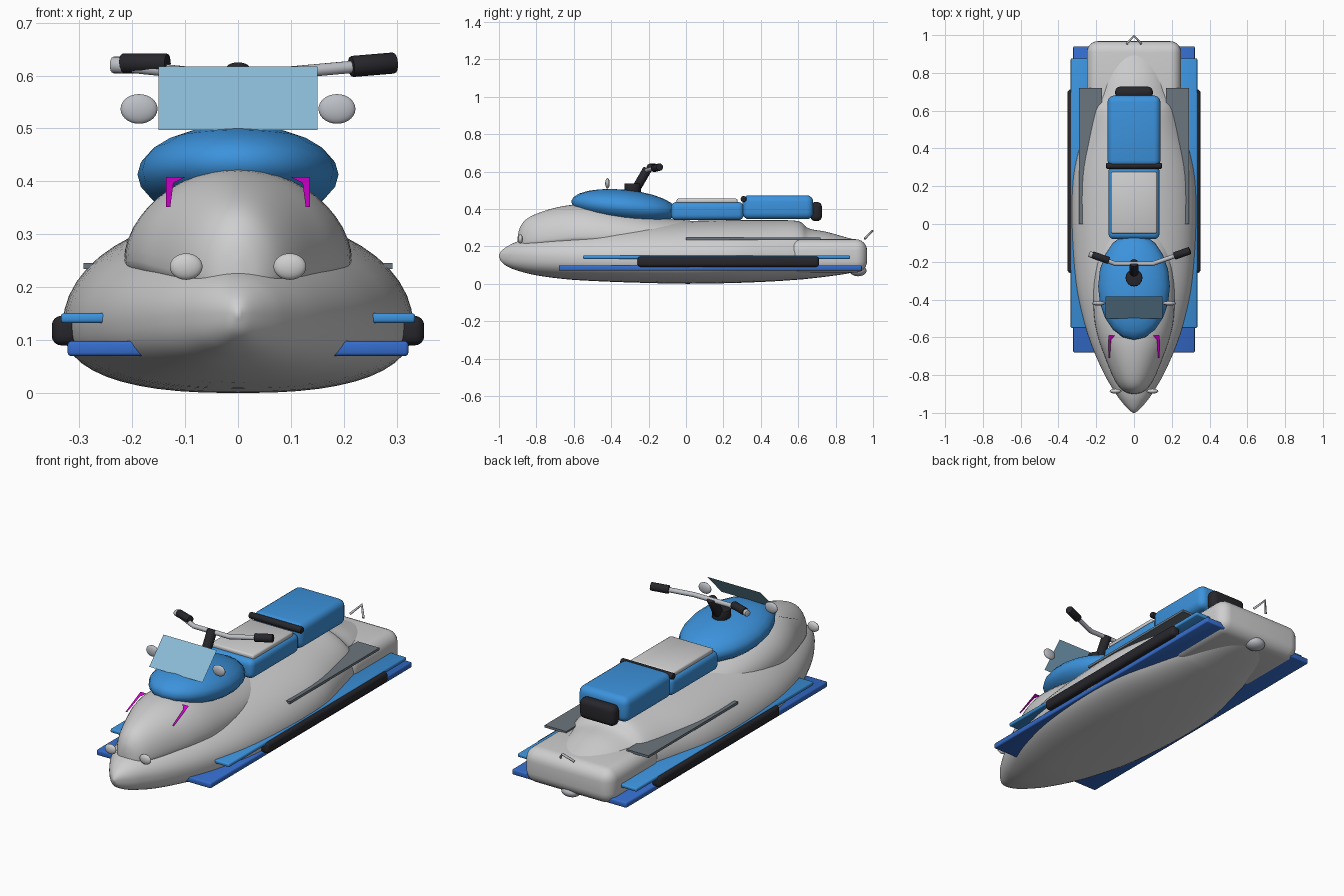
import bpy, bmesh, math
from mathutils import Vector, Matrix

if "Cube" in bpy.data.objects:
    bpy.data.objects.remove(bpy.data.objects["Cube"])

def mat(name, r, g, b):
    m = bpy.data.materials.new(name)
    m.diffuse_color = (r, g, b, 1)
    m.use_nodes = True
    m.node_tree.nodes["Principled BSDF"].inputs["Base Color"].default_value = m.diffuse_color
    return m

WHITE = mat("light grey", .62, .62, .63)
BLUE = mat("sky blue", .045, .29, .72)
NAVY = mat("deep blue", .035, .15, .6)
BLACK = mat("black rubber", .02, .02, .025)
GREY = mat("slate grey", .15, .18, .21)
SILVER = mat("silver", .5, .52, .56)
GLASS = mat("pale blue glass", .26, .5, .68)
PINK = mat("magenta", .65, 0, .62)

def finish(name, bm, material, angle=40, recalc=True):
    if recalc:
        bmesh.ops.recalc_face_normals(bm, faces=bm.faces)
    me = bpy.data.meshes.new(name)
    bm.to_mesh(me)
    bm.free()
    me.materials.append(material)
    ob = bpy.data.objects.new(name, me)
    bpy.context.collection.objects.link(ob)
    bpy.ops.object.select_all(action='DESELECT')
    ob.select_set(True)
    bpy.context.view_layer.objects.active = ob
    bpy.ops.object.shade_smooth_by_angle(angle=math.radians(angle))
    return ob

def box(name, x, y, z, material, bevel=0, seg=4):
    bm = bmesh.new()
    bmesh.ops.create_cube(bm, size=1)
    for v in bm.verts:
        v.co = [a + (c + .5) * (b - a) for c, (a, b) in zip(v.co, (x, y, z))]
    if bevel:
        bmesh.ops.bevel(bm, geom=bm.edges[:], offset=bevel, segments=seg,
                        profile=.5, affect='EDGES')
    return finish(name, bm, material, 50)

def ball(name, loc, radii, material, tilt=0, seg=24, rings=14):
    bm = bmesh.new()
    m = Matrix.Translation(loc) @ Matrix.Rotation(tilt, 4, 'X') @ Matrix.Diagonal((*radii, 1))
    bmesh.ops.create_uvsphere(bm, u_segments=seg, v_segments=rings, radius=1, matrix=m)
    return finish(name, bm, material, 60)

def rod(name, a, b, r, material, bevel=0):
    a, b = Vector(a), Vector(b)
    d = b - a
    bm = bmesh.new()
    m = Matrix.Translation((a + b) / 2) @ d.to_track_quat('Z', 'Y').to_matrix().to_4x4()
    bmesh.ops.create_cone(bm, cap_ends=True, segments=16, radius1=r, radius2=r,
                          depth=d.length, matrix=m)
    if bevel:
        rim = [e for e in bm.edges if any(len(f.verts) > 4 for f in e.link_faces)]
        bmesh.ops.bevel(bm, geom=rim, offset=bevel, segments=2, profile=.5, affect='EDGES')
    return finish(name, bm, material)

def tube(name, pts, r, material):
    cu = bpy.data.curves.new(name, 'CURVE')
    cu.dimensions = '3D'
    cu.bevel_depth, cu.bevel_resolution, cu.use_fill_caps = r, 3, True
    sp = cu.splines.new('POLY')
    sp.points.add(len(pts) - 1)
    for p, c in zip(sp.points, pts):
        p.co = (*c, 1)
    cu.materials.append(material)
    ob = bpy.data.objects.new(name, cu)
    bpy.context.collection.objects.link(ob)

def plate(name, pts, material):
    bm = bmesh.new()
    bm.faces.new([bm.verts.new(p) for p in pts])
    return finish(name, bm, material, recalc=False)

def loft(name, stations, material, n_low, seg=48, sub=4):
    """Stations: y, half width, bottom z, widest z, top z."""
    rows = []
    last = len(stations) - 1
    for i in range(last):
        p = [Vector(stations[min(max(i + k, 0), last)]) for k in (-1, 0, 1, 2)]
        m1 = (p[2] - p[0]) * .5
        m2 = (p[3] - p[1]) * .5
        for s in range(sub):
            t = s / sub
            rows.append(p[1] * (2*t**3 - 3*t*t + 1) + m1 * (t**3 - 2*t*t + t)
                        + p[2] * (3*t*t - 2*t**3) + m2 * (t**3 - t*t))
    rows.append(Vector(stations[-1]))
    bm = bmesh.new()
    rings = []
    for y, w, lo, mid, hi in rows:
        ring = []
        for k in range(seg):
            a = 2 * math.pi * k / seg
            c, s = math.cos(a), math.sin(a)
            e = 1 if s >= 0 else 2 / n_low
            h = hi - mid if s >= 0 else mid - lo
            ring.append(bm.verts.new((w * math.copysign(abs(c)**e, c), y,
                                      mid + h * math.copysign(abs(s)**e, s))))
        rings.append(ring)
    for a, b in zip(rings, rings[1:]):
        for k in range(seg):
            j = (k + 1) % seg
            bm.faces.new((a[k], a[j], b[j], b[k]))
    bm.faces.new(rings[0])
    bm.faces.new(rings[-1])
    return finish(name, bm, material, 60)

# Hull, cowl and stern block
loft("hull", [
    (-1, .004, .145, .15, .155), (-.985, .025, .115, .15, .178), (-.95, .058, .09, .15, .203),
    (-.9, .095, .07, .15, .226), (-.8, .155, .045, .145, .252), (-.65, .222, .025, .14, .28),
    (-.5, .27, .015, .135, .3), (-.3, .31, .007, .13, .322), (0, .33, 0, .13, .335),
    (.25, .322, .004, .135, .34), (.45, .278, .012, .14, .34), (.6, .24, .022, .14, .335),
    (.655, .222, .027, .14, .296), (.75, .195, .038, .14, .278), (.85, .165, .052, .14, .25),
    (.94, .12, .07, .14, .225)], WHITE, 2.5)
loft("cowl", [
    (-.9, .01, .19, .22, .25), (-.89, .045, .18, .22, .295), (-.86, .08, .18, .225, .34),
    (-.8, .115, .18, .23, .374), (-.7, .155, .18, .24, .406), (-.6, .19, .18, .25, .422),
    (-.48, .212, .18, .25, .42), (-.3, .212, .18, .25, .388), (-.1, .18, .18, .25, .35),
    (.1, .1, .18, .25, .33)], WHITE, 2)
box("stern_block", (-.25, .25), (.55, .968), (.06, .238), WHITE, .06, 6)
ball("jet_nozzle", (0, .92, .07), (.05, .045, .03), SILVER)

# Tank and seats
ball("tank", (0, -.33, .413), (.19, .285, .09), BLUE, -.1, 20, 12)
box("front_seat", (-.135, .135), (-.08, .308), (.34, .437), BLUE, .028)
box("seat_pad", (-.122, .122), (-.05, .275), (.43, .455), WHITE, .008, 2)
box("rear_seat", (-.14, .14), (.302, .68), (.345, .473), BLUE, .035)
rod("seat_strap", (-.148, .308, .453), (.148, .308, .453), .016, BLACK, .006)
box("rear_bolster", (-.1, .1), (.665, .727), (.335, .437), BLACK, .026)

# Parts on both sides
for side, s in (("left", -1), ("right", 1)):
    def span(a, b):
        return tuple(sorted((s * a, s * b)))
    box(side + "_lower_rail", span(.12, .322), (-.68, .94), (.07, .098), NAVY, .006, 2)
    box(side + "_upper_rail", span(.2, .335), (-.55, .877), (.132, .151), BLUE, .006, 2)
    box(side + "_bumper", span(.3, .352), (-.26, .712), (.09, .146), BLACK, .018)
    box(side + "_side_panel", span(.17, .292), (0, .72), (.234, .246), GREY)
    ball(side + "_headlight", (s * .098, -.885, .239), (.031, .013, .025), WHITE)
    ball(side + "_mirror", (s * .187, -.42, .537), (.035, .012, .028), SILVER)
    # Bracket-shaped accent lying on a slope along the cowl
    outline = [(.136, 1), (.1, 1), (.122, .8), (.128, 0), (.136, 0)]
    pts = [(s * x, -.71 + .12 * t, .352 + .056 * t) for x, t in outline]
    plate(side + "_accent", pts if s > 0 else pts[::-1], PINK)

# Windshield
plate("windshield", [(-.15, -.5, .497), (.15, -.5, .497),
                     (.15, -.385, .617), (-.15, -.385, .617)], GLASS)

# Steering
rod("steering_base", (0, -.285, .49), (0, -.285, .537), .045, BLACK, .006)
rod("steering_column", (0, -.26, .52), (0, -.205, .615), .024, BLACK, .005)
tube("handlebar", [(-.235, -.16, .62), (-.1, -.21, .606), (.1, -.21, .606), (.29, -.143, .623)],
     .012, SILVER)
rod("left_bar_end", (-.238, -.158, .62), (-.215, -.167, .62), .016, SILVER, .004)
rod("left_grip", (-.22, -.163, .623), (-.132, -.194, .623), .019, BLACK, .004)
rod("right_grip", (.213, -.17, .617), (.297, -.14, .624), .02, BLACK, .004)

# Tow hook
tube("tow_hook", [(-.038, .955, .24), (0, .996, .282), (.038, .955, .24)], .006, SILVER)
